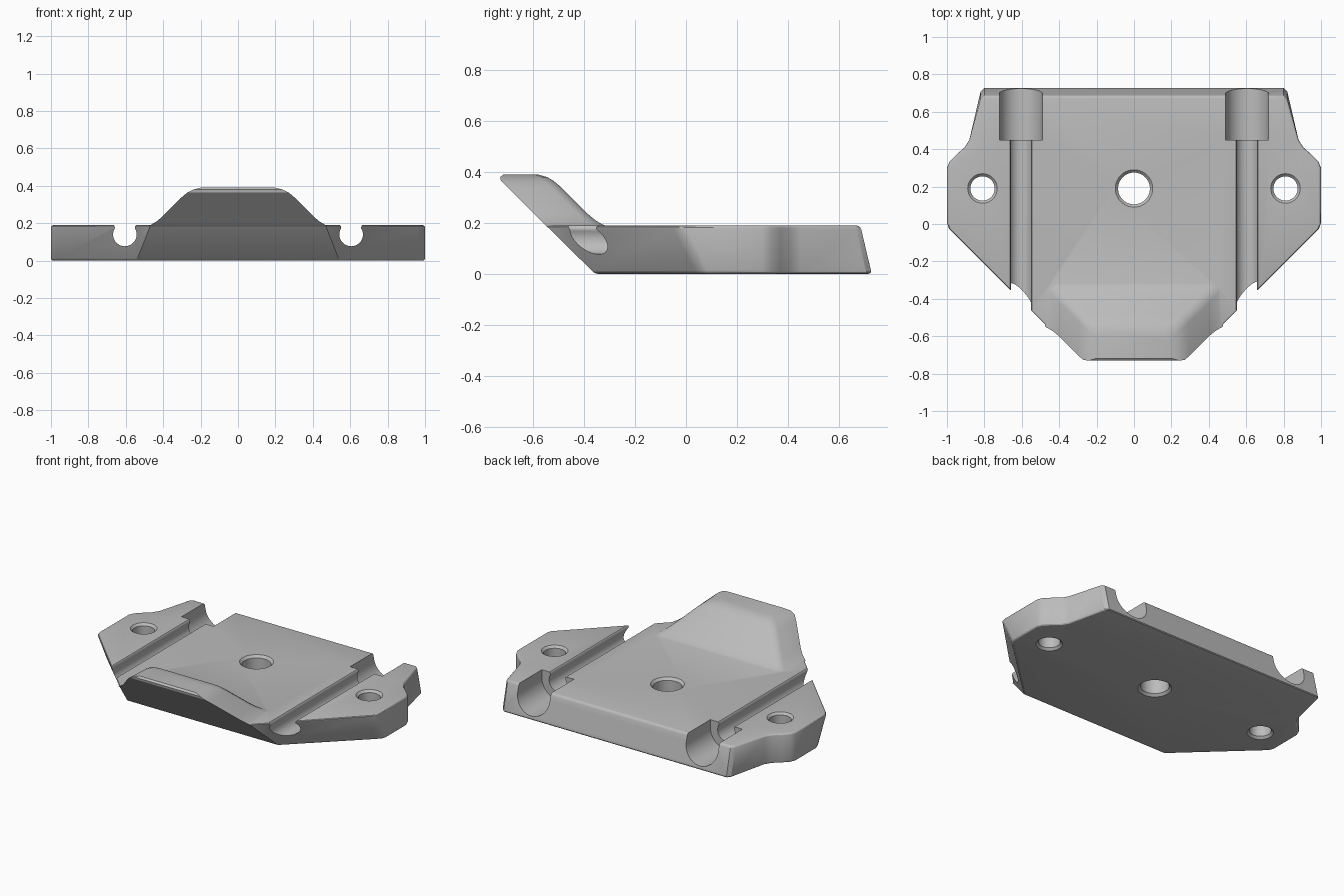
import bpy, bmesh
from math import sin, cos, acos, pi

if "Cube" in bpy.data.objects:
    bpy.data.objects.remove(bpy.data.objects["Cube"], do_unlink=True)

grey = bpy.data.materials.new("plain grey")
grey.use_nodes = True
grey.diffuse_color = (0.5, 0.5, 0.5, 1)
grey.node_tree.nodes["Principled BSDF"].inputs["Base Color"].default_value = (0.5, 0.5, 0.5, 1)


def loft(name, rings, rim=0.0):
    """Closed skin through rings of equal point count, with optional rounded rims."""
    bm = bmesh.new()
    loops = [[bm.verts.new(p) for p in ring] for ring in rings]
    for a, b in zip(loops, loops[1:]):
        for i in range(len(a)):
            j = (i + 1) % len(a)
            bm.faces.new((a[i], a[j], b[j], b[i]))
    caps = [bm.faces.new(loops[0][::-1]), bm.faces.new(loops[-1])]
    bmesh.ops.recalc_face_normals(bm, faces=bm.faces)
    if rim:
        edges = [e for cap in caps for e in cap.edges]
        bmesh.ops.bevel(bm, geom=edges, offset=rim, segments=3, profile=0.5,
                        affect='EDGES', clamp_overlap=True)
    mesh = bpy.data.meshes.new(name)
    bm.to_mesh(mesh)
    bm.free()
    mesh.materials.append(grey)
    ob = bpy.data.objects.new(name, mesh)
    bpy.context.collection.objects.link(ob)
    return ob


def mirrored(half, z):
    """Full ring at height z from the points of its left half."""
    return [(x, y, z) for x, y in half] + [(-x, y, z) for x, y in reversed(half)]


def combine(target, tool, operation):
    mod = target.modifiers.new(operation.lower(), 'BOOLEAN')
    mod.operation, mod.solver, mod.object = operation, 'EXACT', tool
    bpy.context.view_layer.objects.active = target
    bpy.ops.object.modifier_apply(modifier=mod.name)
    bpy.data.objects.remove(tool, do_unlink=True)


# Plate: sloped front, diagonal wings and slightly sloped back
wing = [(1, .30), (.985, .335), (.95, .37), (.905, .41), (.88, .45)]
bottom = [(.54, -.36), (.965, .04), (.99, .067), (1, .09)] + wing + [(.82, .71), (.80, .73)]
top = [(.47, -.55), (.965, -.055), (.99, -.03), (1, 0)] + wing + [(.82, .665), (.80, .685)]
plate = loft("mounting_plate", [mirrored(bottom, 0), mirrored(top, .19)], rim=.014)

# Raised lip: height, half width and rear edge of each level, flared at its foot
levels = [(.13, .42, -.30), (.187, .475, -.31), (.195, .46, -.33), (.21, .435, -.355),
          (.235, .405, -.385), (.34, .30, -.49), (.365, .27, -.52), (.38, .24, -.545),
          (.39, .20, -.58)]
rings = []
for z, w, rear in levels:
    front = max(-.362 - z, -.73) + (.02 if z < .15 else 0) + (.012 if z > .385 else 0)
    rings.append(mirrored([(w, front), (w - .01, rear - .04), (w - .02, rear - .015),
                           (w - .05, rear)], z))
combine(plate, loft("raised_lip", rings), 'UNION')


# Keyhole channels: round bottom with an open slot above
def channel(cx, radius, slot, flare, y0, y1):
    start = acos(slot / radius)
    steps = 28
    arc = [start - (pi + 2 * start) * i / steps for i in range(steps + 1)]
    profile = [(slot + flare, .3), (slot + flare, .192), (slot + flare * .3, .186), (slot, .178)]
    profile += [(radius * cos(a), .14 + radius * sin(a)) for a in arc]
    profile += [(-slot, .178), (-slot - flare * .3, .186), (-slot - flare, .192), (-slot - flare, .3)]
    return loft("channel_cutter", [[(cx + x, y, z) for x, z in profile] for y in (y0, y1)])


for side in (-1, 1):
    combine(plate, channel(side * .605, .063, .053, .008, -.9, .5), 'DIFFERENCE')
    combine(plate, channel(side * .605, .115, .1149, .0005, .45, .9), 'DIFFERENCE')


# Bolt holes with chamfered rims at both ends
def hole(cx, cy, radius, chamfer):
    profile = [(-.05, chamfer + .05), (chamfer, 0), (.19 - chamfer, 0), (.24, chamfer + .05)]
    angles = [2 * pi * i / 40 for i in range(40)]
    return loft("hole_cutter", [[(cx + (radius + d) * cos(a), cy + (radius + d) * sin(a), z)
                                 for a in angles] for z, d in profile])


combine(plate, hole(0, .19, .085, .015), 'DIFFERENCE')
for side in (-1, 1):
    combine(plate, hole(side * .81, .19, .065, .014), 'DIFFERENCE')

# Smooth curved areas, keep real edges crisp
bpy.ops.object.select_all(action='DESELECT')
plate.select_set(True)
bpy.context.view_layer.objects.active = plate
bpy.ops.object.shade_smooth_by_angle(angle=.5)
